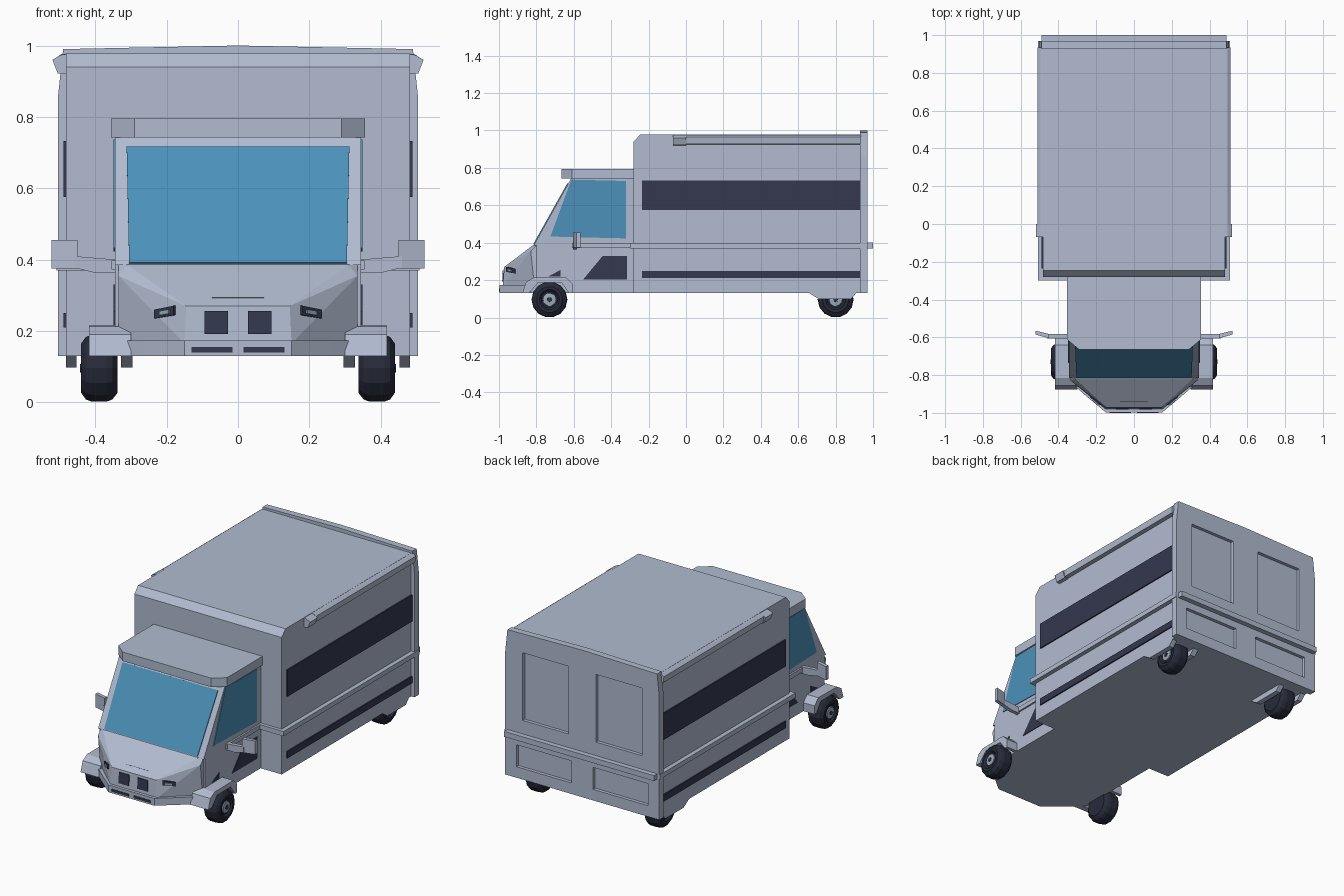
import bpy, bmesh, math
from mathutils import Vector

if "Cube" in bpy.data.objects:
    bpy.data.objects.remove(bpy.data.objects["Cube"])


def material(name, rgb):
    m = bpy.data.materials.new(name)
    m.diffuse_color = (*rgb, 1)
    m.use_nodes = True
    m.node_tree.nodes["Principled BSDF"].inputs["Base Color"].default_value = m.diffuse_color
    return m


BODY = material("pale_grey_blue", (0.44, 0.50, 0.63))
DARK = material("dark_navy", (0.034, 0.040, 0.078))
GLASS = material("blue_glass", (0.070, 0.285, 0.49))
TYRE = material("tyre_black", (0.020, 0.023, 0.042))
HUB = material("hub_grey", (0.33, 0.42, 0.50))


def finish(name, bm, mat):
    bmesh.ops.recalc_face_normals(bm, faces=bm.faces)
    me = bpy.data.meshes.new(name)
    bm.to_mesh(me)
    bm.free()
    me.materials.append(mat)
    ob = bpy.data.objects.new(name, me)
    bpy.context.collection.objects.link(ob)
    return ob


def extrude(name, pts, vec, mat):
    bm = bmesh.new()
    face = bm.faces.new([bm.verts.new(p) for p in pts])
    new = bmesh.ops.extrude_face_region(bm, geom=[face])["geom"]
    # keep the starting face so that the solid is closed
    if not face.is_valid or len(bm.faces) < len(pts) + 2:
        bm.faces.new([v for v in bm.verts if v not in new])
    bmesh.ops.translate(bm, vec=vec, verts=[g for g in new if isinstance(g, bmesh.types.BMVert)])
    return finish(name, bm, mat)


def prism(name, axis, pts, a, b, mat=BODY):
    """Outline pts in the two other axes, extruded along axis from a to b."""
    i = "xyz".index(axis)
    full = []
    for p in pts:
        q = list(p)
        q.insert(i, a)
        full.append(q)
    vec = [0, 0, 0]
    vec[i] = b - a
    return extrude(name, full, Vector(vec), mat)


def box(name, x, y, z, mat=BODY):
    return prism(name, "z", [(x[0], y[0]), (x[1], y[0]), (x[1], y[1]), (x[0], y[1])], z[0], z[1], mat)


def plate(name, pts, mat, t=0.005):
    """Thin plate growing outward from the vehicle."""
    pts = [Vector(p) for p in pts]
    n = (pts[1] - pts[0]).cross(pts[2] - pts[0]).normalized()
    mid = sum(pts, Vector()) / len(pts)
    if n.dot(mid - Vector((0, 0, 0.3))) < 0:
        n = -n
    return extrude(name, pts, n * t, mat)


def hull(name, pts, mat=BODY):
    bm = bmesh.new()
    for x, y, z in pts:
        bm.verts.new((x, y, z))
        bm.verts.new((-x, y, z))
    bmesh.ops.convex_hull(bm, input=bm.verts)
    bmesh.ops.dissolve_limit(bm, angle_limit=0.02, verts=bm.verts, edges=bm.edges)
    return finish(name, bm, mat)


def lathe(name, profile, s, y, z, mat, n=14):
    bm = bmesh.new()
    rings = [[bm.verts.new((s * x, y + r * math.cos(2 * math.pi * i / n),
                            z + r * math.sin(2 * math.pi * i / n))) for i in range(n)]
             for x, r in profile]
    for a, b in zip(rings, rings[1:]):
        for i in range(n):
            bm.faces.new((a[i], a[(i + 1) % n], b[(i + 1) % n], b[i]))
    bm.faces.new(rings[0])
    bm.faces.new(rings[-1])
    return finish(name, bm, mat)


# Cargo box with chamfered front roof edge
prism("cargo_box", "x", [(-0.28, 0.13), (-0.28, 0.94), (-0.245, 0.978), (0.94, 0.978), (0.94, 0.13)],
      -0.482, 0.482)

# Rear wall with four recessed panels
rear = prism("rear_wall", "y", [(-0.504, 0.13), (0.504, 0.13), (0.504, 0.86), (0.49, 0.99),
                                (0, 1.0), (-0.49, 0.99), (-0.504, 0.86)], 0.93, 0.97)
for s in (-1, 1):
    for x0, x1, z0, z1 in ((0.09, 0.39, 0.48, 0.88), (0.07, 0.43, 0.195, 0.325)):
        cut = box("cutter", sorted((s * x0, s * x1)), (0.95, 1.05), (z0, z1))
        cut.hide_render = True
        mod = rear.modifiers.new("recess", "BOOLEAN")
        mod.operation, mod.object, mod.solver = "DIFFERENCE", cut, "EXACT"
        bpy.context.view_layer.objects.active = rear
        bpy.ops.object.modifier_apply(modifier=mod.name)
        bpy.data.objects.remove(cut)
box("rear_belt", (-0.49, 0.49), (0.965, 1.0), (0.368, 0.40))

# Cab: lower body, greenhouse, roof cap, nose, bumper
box("cab_lower", (-0.345, 0.345), (-0.80, -0.27), (0.13, 0.40))
prism("cab_upper", "x", [(-0.27, 0.385), (-0.27, 0.76), (-0.605, 0.76), (-0.815, 0.385)], -0.345, 0.345)
prism("cab_roof", "z", [(-0.356, -0.27), (-0.356, -0.61), (-0.29, -0.665), (0.29, -0.665),
                        (0.356, -0.61), (0.356, -0.27)], 0.742, 0.795)
hull("nose", [(0.335, -0.79, 0.395), (0.31, -0.82, 0.385), (0.335, -0.83, 0.355), (0.145, -0.972, 0.27),
              (0.15, -0.98, 0.165), (0.335, -0.81, 0.165), (0.335, -0.78, 0.165), (0.11, -0.90, 0.307)])
prism("bumper", "z", [(-0.345, -0.6), (-0.345, -0.83), (-0.26, -0.905), (-0.15, -0.997), (0.15, -0.997),
                      (0.26, -0.905), (0.345, -0.83), (0.345, -0.6)], 0.13, 0.173)
prism("hood_vent", "x", [(-0.957, 0.265), (-0.95, 0.286), (-0.89, 0.316), (-0.86, 0.31), (-0.86, 0.265)],
      -0.085, 0.085)
plate("hood_vent_slot", [(-0.073, -0.940, 0.291), (0.073, -0.940, 0.291),
                         (0.073, -0.914, 0.304), (-0.073, -0.914, 0.304)], DARK, 0.003)


def slope(z):
    return -0.605 - (0.76 - z) * 0.56  # windscreen plane


plate("windscreen", [(-0.305, slope(0.39), 0.39), (0.305, slope(0.39), 0.39),
                     (0.312, slope(0.715), 0.715), (-0.312, slope(0.715), 0.715)], GLASS)

TYRE_PROFILE = [(0.337, 0.05), (0.337, 0.07), (0.352, 0.09), (0.368, 0.096), (0.41, 0.096),
                (0.426, 0.09), (0.44, 0.07), (0.44, 0.054), (0.43, 0.044)]

for s, side in ((-1, "left"), (1, "right")):
    def sx(a, b):
        return sorted((s * a, s * b))

    def side_plate(name, x, pts, mat):
        plate(f"{side}_{name}", [(s * x, y, z) for y, z in pts], mat, 0.004)

    # Cargo side: dark bands, belt moulding, awning rail
    for name, z0, z1 in (("upper_band", 0.575, 0.732), ("lower_band", 0.21, 0.25)):
        box(f"{side}_{name}", sx(0.48, 0.4895), (-0.235, 0.93), (z0, z1), DARK)
    box(f"{side}_belt", sx(0.475, 0.508), (-0.30, 0.97), (0.37, 0.398))
    box(f"{side}_front_belt", sx(0.34, 0.48), (-0.30, -0.275), (0.37, 0.398))
    prism(f"{side}_awning_rail", "y", [(s * 0.47, 0.978), (s * 0.495, 0.976), (s * 0.51, 0.965),
                                       (s * 0.505, 0.928), (s * 0.47, 0.922)], 0.0, 0.935)
    prism(f"{side}_rail_bracket", "y", [(s * 0.47, 0.976), (s * 0.495, 0.974), (s * 0.52, 0.96),
                                        (s * 0.505, 0.922), (s * 0.47, 0.92)], -0.07, 0.0)

    # Cab side: window, door panels, belt
    side_plate("window", 0.345, [(-0.725, 0.433), (-0.613, 0.737), (-0.32, 0.73), (-0.32, 0.423)], GLASS)
    side_plate("door_panel", 0.345, [(-0.55, 0.203), (-0.445, 0.33), (-0.315, 0.33), (-0.315, 0.203)], DARK)
    side_plate("side_vent", 0.345, [(-0.735, 0.22), (-0.67, 0.255), (-0.67, 0.22)], DARK)
    box(f"{side}_door_belt", sx(0.34, 0.355), (-0.61, -0.28), (0.372, 0.398))

    # Mirror and arm
    prism(f"{side}_mirror", "z", [(s * 0.45, -0.605), (s * 0.522, -0.585), (s * 0.522, -0.565),
                                  (s * 0.45, -0.582)], 0.375, 0.455)
    prism(f"{side}_mirror_arm", "y", [(s * 0.34, 0.363), (s * 0.40, 0.363), (s * 0.46, 0.378),
                                      (s * 0.46, 0.41), (s * 0.34, 0.40)], -0.605, -0.582)

    # Front details: grille, bumper slot, headlight
    plate(f"{side}_grille", [(s * x, -0.979 + (z - 0.165) * 0.05, z) for x, z in
                             ((0.028, 0.192), (0.094, 0.192), (0.094, 0.256), (0.028, 0.256))], DARK)
    plate(f"{side}_bumper_slot", [(s * x, -0.997, z) for x, z in
                                  ((0.015, 0.14), (0.13, 0.14), (0.13, 0.155), (0.015, 0.155))], DARK, 0.003)
    plate(f"{side}_headlight", [(s * 0.175, -0.955, 0.245), (s * 0.23, -0.908, 0.235),
                                (s * 0.23, -0.908, 0.26), (s * 0.175, -0.955, 0.271)], DARK, 0.009)
    plate(f"{side}_headlight_lens", [(s * 0.189, -0.952, 0.249), (s * 0.216, -0.929, 0.244),
                                     (s * 0.216, -0.929, 0.256), (s * 0.189, -0.952, 0.261)], HUB, 0.008)

    # Front fender arch
    prism(f"{side}_fender", "x", [(-0.875, 0.13), (-0.855, 0.19), (-0.815, 0.213), (-0.64, 0.215),
                                  (-0.605, 0.18), (-0.605, 0.13), (-0.625, 0.13), (-0.665, 0.186),
                                  (-0.79, 0.186), (-0.84, 0.13)], s * 0.30, s * 0.418)

    # Rear wheel guards, inside and outside of the tyre
    for name, x0, x1 in (("outer_guard", 0.452, 0.482), ("inner_guard", 0.296, 0.328)):
        prism(f"{side}_{name}", "x", [(0.66, 0.14), (0.66, 0.13), (0.71, 0.098), (0.88, 0.098),
                                      (0.91, 0.13), (0.91, 0.14)], s * x0, s * x1)

    # Wheels
    for end, y in (("front", -0.73), ("rear", 0.80)):
        lathe(f"{side}_{end}_tyre", TYRE_PROFILE, s, y, 0.096, TYRE)
        lathe(f"{side}_{end}_hub", [(0.42, 0.036), (0.436, 0.034), (0.438, 0.018)], s, y, 0.096, HUB)
        lathe(f"{side}_{end}_hub_cap", [(0.43, 0.014), (0.442, 0.012)], s, y, 0.096, DARK, 8)
